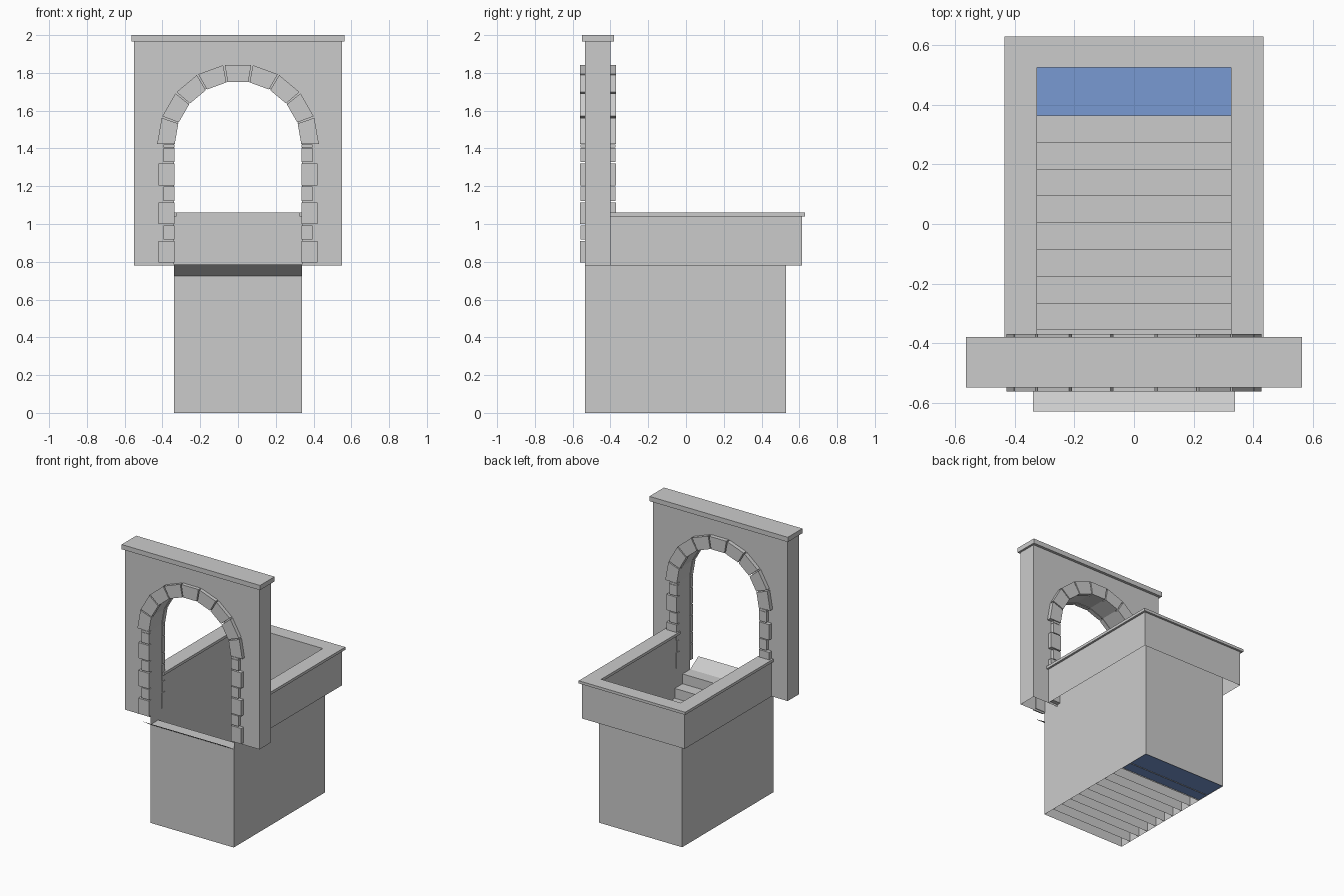
import bpy, bmesh, math
from math import sin, cos, pi, radians

if "Cube" in bpy.data.objects:
    bpy.data.objects.remove(bpy.data.objects["Cube"])


def finish(name, bm, recalc=True):
    bmesh.ops.remove_doubles(bm, verts=bm.verts, dist=1e-5)
    if recalc:
        bmesh.ops.recalc_face_normals(bm, faces=bm.faces)
    me = bpy.data.meshes.new(name)
    bm.to_mesh(me)
    bm.free()
    ob = bpy.data.objects.new(name, me)
    bpy.context.collection.objects.link(ob)
    return ob


def quad(bm, *pts):
    return bm.faces.new([bm.verts.new(p) for p in pts])


def prism(bm, outline, a, b, axis='y'):
    """Extrude an outline from a to b: xz outline along y, or xy outline along z."""
    put = (lambda p, t: (p[0], t, p[1])) if axis == 'y' else (lambda p, t: (p[0], p[1], t))
    f = bm.faces.new([bm.verts.new(put(p, a)) for p in outline])
    ext = bmesh.ops.extrude_face_region(bm, geom=[f])
    for v in ext['geom']:
        if isinstance(v, bmesh.types.BMVert):
            v.co = put((v.co.x, v.co.z if axis == 'y' else v.co.y), b)


def rect(x0, x1, y0, y1):
    return [(x0, y0), (x1, y0), (x1, y1), (x0, y1)]


W, BACK, FRONT = 0.34, 0.53, -0.535      # shaft half width, back and front
GROUND, SPRING, PAR = 0.78, 1.42, 1.04   # ground level, arch spring, parapet top

# shaft walls: thin open box, rising into the parapet behind the arch wall
bm = bmesh.new()
for s in (-1, 1):
    quad(bm, (s*W, FRONT, 0), (s*W, BACK, 0), (s*W, BACK, GROUND), (s*W, FRONT, GROUND))
    quad(bm, (s*W, -0.40, GROUND), (s*W, BACK, GROUND), (s*W, BACK, PAR), (s*W, -0.40, PAR))
quad(bm, (-W, BACK, 0), (W, BACK, 0), (W, BACK, PAR), (-W, BACK, PAR))
quad(bm, (-W, FRONT, 0), (W, FRONT, 0), (W, FRONT, 0.725), (-W, FRONT, 0.725))
finish("shaft_walls", bm)

# steps: each has a riser reaching the floor and a tread
bm = bmesh.new()
for i in range(10):
    y, z = 0.365 - 0.09*i, 0.0725*(i + 1)
    quad(bm, (W, y, 0), (-W, y, 0), (-W, y, z), (W, y, z))
    quad(bm, (-W, y - 0.09, z), (W, y - 0.09, z), (W, y, z), (-W, y, z))
finish("steps", bm, False)

# entrance lip sloping up to ground level
bm = bmesh.new()
quad(bm, (-W, -0.63, 0.785), (W, -0.63, 0.785), (W, FRONT, 0.725), (-W, FRONT, 0.725))
finish("entrance_lip", bm, False)

# blue floor at the foot of the steps
bm = bmesh.new()
quad(bm, (-W, 0.28, 0.005), (W, 0.28, 0.005), (W, BACK, 0.005), (-W, BACK, 0.005))
floor = finish("blue_floor", bm, False)
mat = bpy.data.materials.new("blue")
mat.diffuse_color = (0.19, 0.32, 0.65, 1)
mat.use_nodes = True
mat.node_tree.nodes["Principled BSDF"].inputs["Base Color"].default_value = mat.diffuse_color
floor.data.materials.append(mat)

# parapet outer skin, open underneath
bm = bmesh.new()
path = [(-0.42, -0.40), (-0.42, 0.615), (0.42, 0.615), (0.42, -0.40)]
for (xa, ya), (xb, yb) in zip(path, path[1:]):
    quad(bm, (xb, yb, GROUND), (xa, ya, GROUND), (xa, ya, PAR), (xb, yb, PAR))
finish("parapet", bm, False)

# U-shaped coping on the parapet
bm = bmesh.new()
prism(bm, [(-0.435, -0.40), (-0.435, 0.63), (0.435, 0.63), (0.435, -0.40),
           (0.325, -0.40), (0.325, 0.525), (-0.325, 0.525), (-0.325, -0.40)], PAR, 1.06, 'z')
finish("parapet_coping", bm)

# arch wall with round-headed opening, open at the foot
bm = bmesh.new()
arch = [(W*cos(radians(a)), SPRING + W*sin(radians(a))) for a in range(0, 181, 20)]
prism(bm, [(0.55, GROUND), (0.55, 1.97), (-0.55, 1.97), (-0.55, GROUND), (-W, GROUND)]
      + arch[::-1] + [(W, GROUND)], FRONT, -0.40)
bmesh.ops.recalc_face_normals(bm, faces=bm.faces)
feet = [f for f in bm.faces if all(abs(v.co.z - GROUND) < 1e-4 for v in f.verts)]
bmesh.ops.delete(bm, geom=feet, context='FACES')
finish("arch_wall", bm)

# wall coping
bm = bmesh.new()
prism(bm, rect(-0.565, 0.565, -0.55, -0.38), 1.965, 2.0, 'z')
finish("wall_coping", bm)

# trim stones on both faces of the arch wall
for side, (ya, yb) in {"front": (-0.562, -0.53), "back": (-0.405, -0.37)}.items():
    bm = bmesh.new()
    for i in range(9):                              # wedge stones
        a, b = radians(20*i + 0.6), radians(20*i + 19.4)
        prism(bm, [(r*cos(t), SPRING + r*sin(t)) for r, t in
                   ((0.335, a), (0.428, a), (0.428, b), (0.335, b))], ya, yb)
    finish(side + "_arch_stones", bm)
    bm = bmesh.new()
    for s in (-1, 1):                               # alternating jamb stones
        for k in range(3):
            z = 0.795 + 0.205*k
            prism(bm, rect(s*0.335, s*0.42, z, z + 0.115), ya, yb)
            prism(bm, rect(s*0.335, s*0.395, z + 0.122, z + 0.198), ya + 0.003, yb - 0.003)
        prism(bm, rect(s*0.335, s*0.395, 1.405, 1.42), ya + 0.003, yb - 0.003)
    finish(side + "_jamb_stones", bm)
